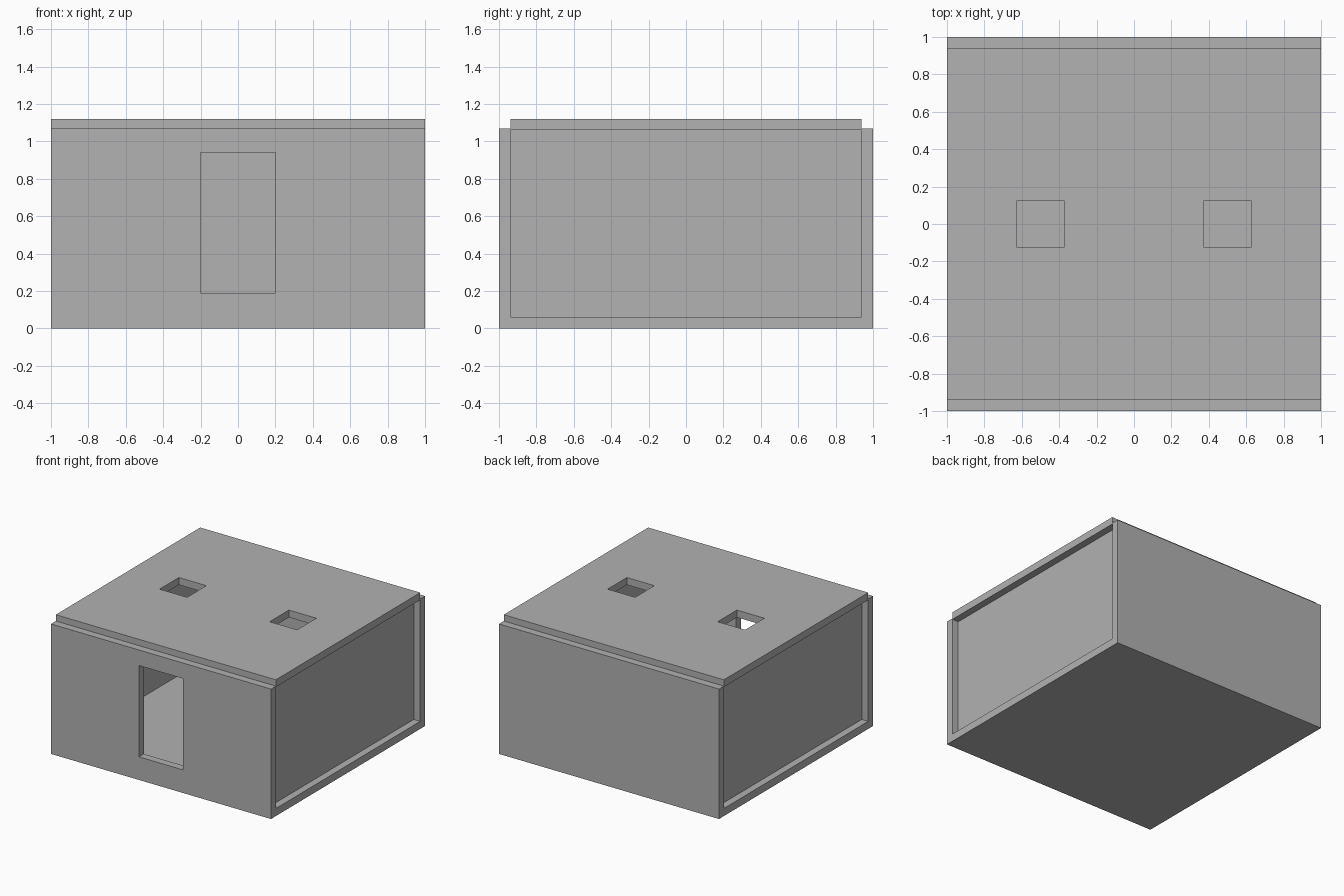
import bpy
import bmesh
from mathutils import Matrix, Vector

default = bpy.data.objects.get("Cube")
if default:
    bpy.data.objects.remove(default, do_unlink=True)

T = 0.0625            # board thickness
IN = 1 - T            # inner face of the walls
WALL_TOP = 1.068
LID_BASE, LID_TOP = 1.06, 1.12

grey = bpy.data.materials.new("plain grey")
grey.use_nodes = True
GREY = (0.445, 0.445, 0.445, 1)
grey.diffuse_color = GREY
grey.node_tree.nodes["Principled BSDF"].inputs["Base Color"].default_value = GREY


def finish(name, bm):
    bmesh.ops.recalc_face_normals(bm, faces=bm.faces)
    mesh = bpy.data.meshes.new(name)
    bm.to_mesh(mesh)
    bm.free()
    mesh.materials.append(grey)
    obj = bpy.data.objects.new(name, mesh)
    bpy.context.collection.objects.link(obj)
    return obj


def box(name, low, high):
    low, high = Vector(low), Vector(high)
    bm = bmesh.new()
    bmesh.ops.create_cube(bm, size=1, matrix=Matrix.Translation((low + high) / 2)
                          @ Matrix.Diagonal((*(high - low), 1)))
    return finish(name, bm)


def cut(obj, low, high):
    cutter = box("cutter", low, high)
    cutter.hide_render = True
    mod = obj.modifiers.new("opening", 'BOOLEAN')
    mod.operation = 'DIFFERENCE'
    mod.solver = 'EXACT'
    mod.object = cutter
    bpy.context.view_layer.objects.active = obj
    bpy.ops.object.modifier_apply(modifier=mod.name)
    bpy.data.objects.remove(cutter, do_unlink=True)


# Floor with front and back walls: a U profile swept across the width
profile = [(-1, 0), (1, 0), (1, WALL_TOP), (IN, WALL_TOP),
           (IN, T), (-IN, T), (-IN, WALL_TOP), (-1, WALL_TOP)]
bm = bmesh.new()
face = bm.faces.new([bm.verts.new((-1, y, z)) for y, z in profile])
swept = bmesh.ops.extrude_face_region(bm, geom=[face])["geom"]
bmesh.ops.translate(bm, vec=(2, 0, 0),
                    verts=[v for v in swept if isinstance(v, bmesh.types.BMVert)])
body = finish("floor_and_walls", bm)

# Doorway in the front wall
cut(body, (-0.2, -1.1, 0.19), (0.2, -0.8, 0.94))

# Roof board with two square hatches
roof = box("roof", (-1, -IN, LID_BASE), (1, IN, LID_TOP))
for x in (-0.5, 0.5):
    cut(roof, (x - 0.125, -0.125, 1), (x + 0.125, 0.125, 1.2))

# Thin recessed side panels
for side, name in ((1, "left_side_panel"), (-1, "right_side_panel")):
    xs = sorted((side * IN, side * (IN + 0.004)))
    box(name, (xs[0], -IN, T), (xs[1], IN, LID_BASE))
